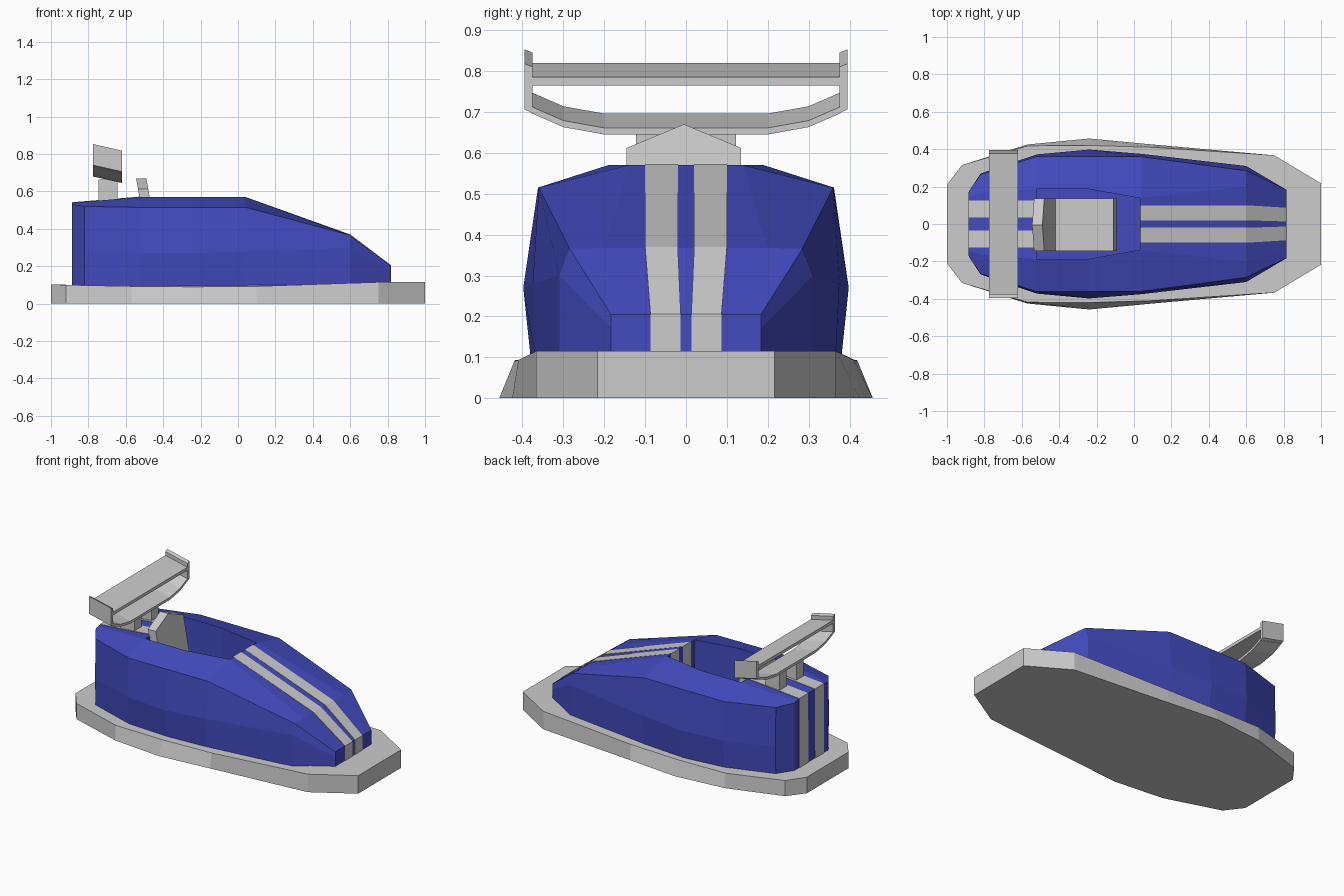
import bpy, bmesh

if "Cube" in bpy.data.objects:
    bpy.data.objects.remove(bpy.data.objects["Cube"])

blue = bpy.data.materials.new("blue_paint")
blue.diffuse_color = (0.055, 0.07, 0.52, 1)
blue.use_nodes = True
blue.node_tree.nodes["Principled BSDF"].inputs["Base Color"].default_value = blue.diffuse_color


def finish(name, bm, mat=None):
    bmesh.ops.recalc_face_normals(bm, faces=bm.faces)
    me = bpy.data.meshes.new(name)
    bm.to_mesh(me)
    bm.free()
    ob = bpy.data.objects.new(name, me)
    bpy.context.collection.objects.link(ob)
    if mat:
        me.materials.append(mat)
    return ob


def loft(name, rings, mat=None, closed=True):
    """Skin a row of point rings; closed rings get end caps."""
    bm = bmesh.new()
    vs = [[bm.verts.new(p) for p in r] for r in rings]
    n = len(vs[0])
    for a, b in zip(vs, vs[1:]):
        for i in range(n if closed else n - 1):
            j = (i + 1) % n
            bm.faces.new((a[i], a[j], b[j], b[i]))
    if closed:
        bm.faces.new(vs[0])
        bm.faces.new(vs[-1])
    return finish(name, bm, mat)


def mirrored(half):
    """Close a half outline by repeating it with y negated."""
    return half + [(x, -y, z) for x, y, z in reversed(half)]


def box(name, x0, x1, y0, y1, z0, z1):
    sq = [(x0, y0), (x1, y0), (x1, y1), (x0, y1)]
    return loft(name, [[(x, y, z) for x, y in sq] for z in (z0, z1)])


# bumper base: x, half width at floor, half width on top, top height
base = [(-1, .21, .21, .103), (-.92, .315, .315, .10), (-.57, .425, .418, .093),
        (-.24, .457, .42, .09), (.1, .425, .41, .093), (.75, .367, .367, .115),
        (1, .217, .217, .115)]
loft("bumper_base", [mirrored([(x, b, 0) for x, b, t, z in base]),
                     mirrored([(x, t, z) for x, b, t, z in base])])

# body: x, then half section (bottom y, mid y, mid z, shoulder y, z, deck y, z)
stations = [(-.885, .17, .17, .27, .17, .53, .14, .54),
            (-.82, .265, .27, .27, .265, .52, .165, .545),
            (-.52, .355, .372, .27, .362, .515, .19, .57),
            (-.24, .378, .398, .27, .362, .515, .19, .57),
            (.04, .365, .375, .28, .36, .515, .14, .57),
            (.6, .31, .31, .30, .285, .366, .2, .367),
            (.815, .183, .183, .17, .183, .204, .14, .205)]
body = loft("body", [mirrored([(x, b, .08), (x, m, mz), (x, s, sz), (x, d, dz)])
                     for x, b, m, mz, s, sz, d, dz in stations], blue)

# cockpit opening cut into the body
hole = [(-.52, .186), (-.24, .186), (.036, .137)]
cutter = loft("cockpit_cutter", [mirrored([(x, y, z) for x, y in hole])
                                 for z in (.13, .8)], blue)
mod = body.modifiers.new("cockpit", 'BOOLEAN')
mod.operation, mod.solver, mod.object = 'DIFFERENCE', 'EXACT', cutter
bpy.context.view_layer.objects.active = body
bpy.ops.object.modifier_apply(modifier=mod.name)
bpy.data.objects.remove(cutter)

# racing stripes: x, z, inner y, outer y along the nose and the tail
nose = [(.036, .13, .02, .1), (.036, .57, .02, .1), (.6, .367, .02, .1),
        (.815, .205, .013, .087), (.815, .09, .013, .087)]
tail = [(-.885, .09, .035, .125), (-.885, .54, .035, .125),
        (-.82, .545, .035, .125), (-.52, .57, .035, .125)]
for part, path in (("nose", nose), ("tail", tail)):
    for side, s in (("left", 1), ("right", -1)):
        ob = loft(f"{part}_stripe_{side}",
                  [[(x, s * a, z), (x, s * b, z)] for x, z, a, b in path], closed=False)
        sol = ob.modifiers.new("thickness", 'SOLIDIFY')
        sol.thickness, sol.offset = .006, 0

# seat: pointed, leaning backrest and a block cushion
back = [(.14, .14), (.14, .612), (0, .67), (-.14, .612), (-.14, .14)]
loft("seat_back", [[(-.49 + (.67 - z) * .18 - t, y - .005, z) for y, z in back]
                   for t in (.055, 0)])
cushion = [(-.48, .12), (-.48, .28), (-.11, .29), (-.092, .12)]
loft("seat_cushion", [[(x, y, z) for x, z in cushion] for y in (-.145, .135)])

# rear wing: tilted planes between x front and back, rising to the rear
XF, XB, RISE = -.62, -.775, .035


def wing_section(y, z, t):
    return [(XF, y, z), (XF, y, z + t), (XB, y, z + t + RISE), (XB, y, z + RISE)]


loft("wing_upper", [wing_section(y, .765, .02) for y in (-.38, .38)])
curve = [(.378, .697), (.3, .663), (.2, .645)]
curve = curve + [(-y, z) for y, z in reversed(curve)]
loft("wing_lower", [wing_section(y, z, .016) for y, z in curve])
for side, s in (("left", 1), ("right", -1)):
    loft(f"wing_endplate_{side}", [wing_section(s * .375, .697, .113),
                                   wing_section(s * .395, .706, .112)])
    y0, y1 = sorted((s * .05, s * .122))
    box(f"wing_post_{side}", -.745, -.645, y0, y1, .54, .665)
